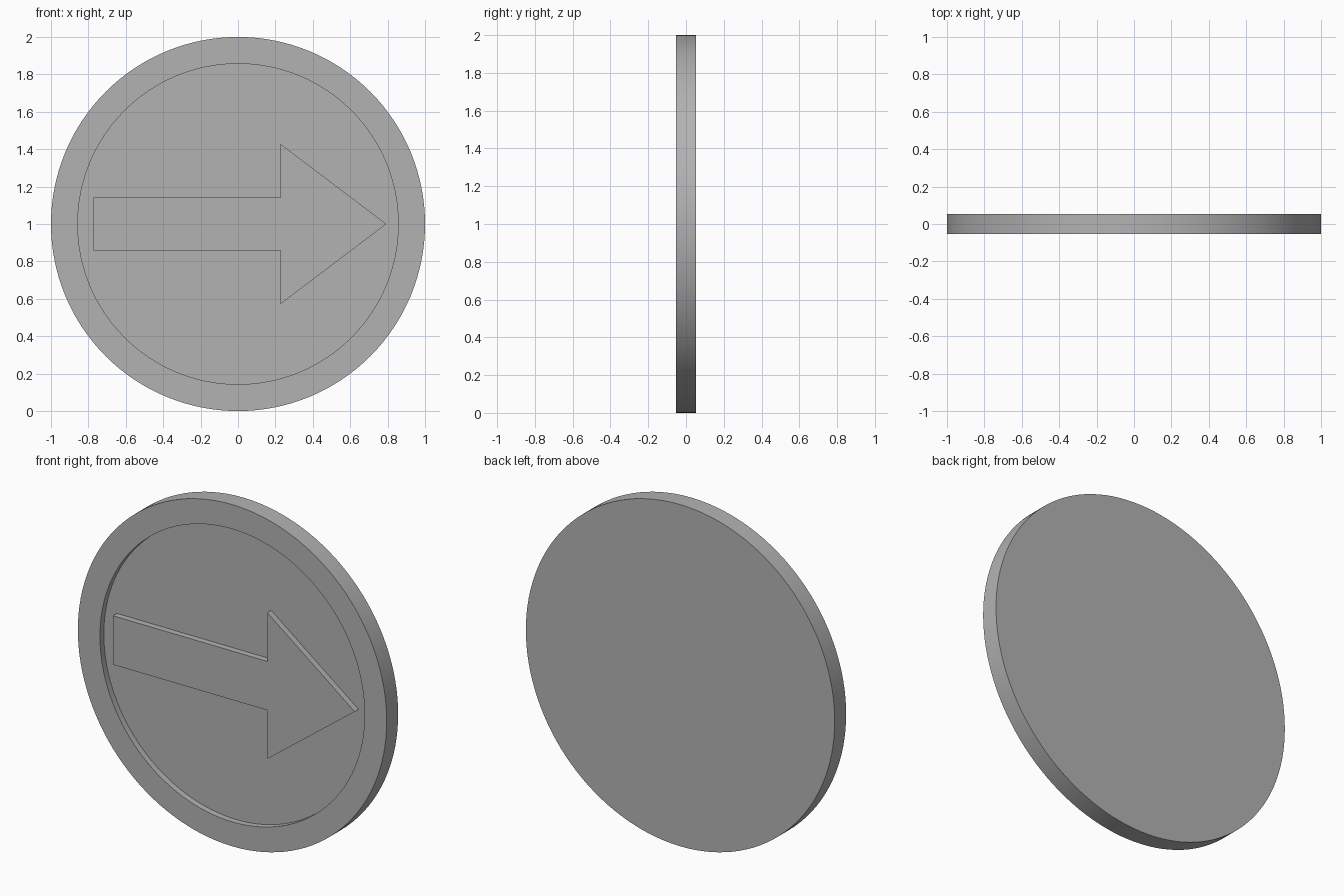
import bpy
import bmesh
from math import radians

cube = bpy.data.objects.get("Cube")
if cube:
    bpy.data.objects.remove(cube, do_unlink=True)

SIDES = 128
RADIUS, INNER = 1.0, 0.857
HALF, DEPTH = 0.053, 0.036      # half thickness, recess depth
FLOOR = -HALF + DEPTH

grey = bpy.data.materials.new("plain grey")
grey.use_nodes = True
colour = (0.45, 0.45, 0.45, 1)
grey.diffuse_color = colour
grey.node_tree.nodes["Principled BSDF"].inputs["Base Color"].default_value = colour


def finish(name, bm):
    bmesh.ops.recalc_face_normals(bm, faces=bm.faces)
    mesh = bpy.data.meshes.new(name)
    bm.to_mesh(mesh)
    bm.free()
    mesh.materials.append(grey)
    obj = bpy.data.objects.new(name, mesh)
    bpy.context.collection.objects.link(obj)
    bpy.ops.object.select_all(action='DESELECT')
    bpy.context.view_layer.objects.active = obj
    obj.select_set(True)
    bpy.ops.object.shade_smooth_by_angle(angle=radians(30))


# Round disc with a raised rim: one profile of (radius, y) spun about the y axis
bm = bmesh.new()
profile = [(0, HALF), (RADIUS, HALF), (RADIUS, -HALF),
           (INNER, -HALF), (INNER, FLOOR), (0, FLOOR)]
verts = [bm.verts.new((r, y, 1)) for r, y in profile]
edges = [bm.edges.new(pair) for pair in zip(verts, verts[1:])]
bmesh.ops.spin(bm, geom=verts + edges, cent=(0, 0, 1), axis=(0, 1, 0),
               angle=radians(360), steps=SIDES)
bmesh.ops.remove_doubles(bm, verts=bm.verts, dist=0.0001)
finish("rimmed_disc", bm)

# Raised arrow, level with the rim and slightly sunk into the recess floor
bm = bmesh.new()
upper = [(-0.773, 0.143), (0.227, 0.143), (0.227, 0.428)]
outline = upper + [(0.793, 0)] + [(x, -z) for x, z in reversed(upper)]
face = bm.faces.new([bm.verts.new((x, -HALF, 1 + z)) for x, z in outline])
sides = bmesh.ops.extrude_face_region(bm, geom=[face], use_keep_orig=True)
moved = [v for v in sides["geom"] if isinstance(v, bmesh.types.BMVert)]
bmesh.ops.translate(bm, verts=moved, vec=(0, DEPTH + 0.005, 0))
finish("arrow", bm)
